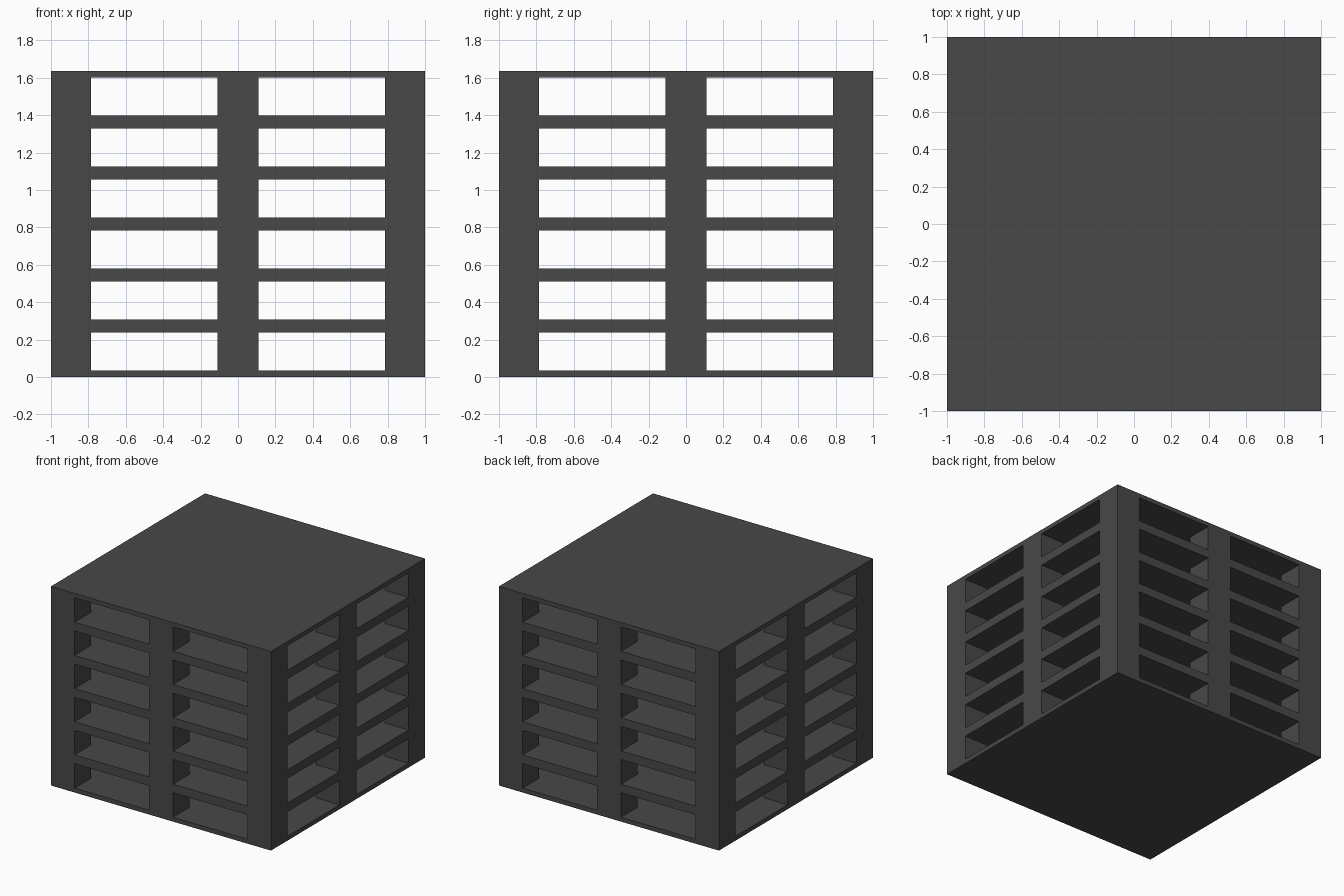
import bpy, bmesh
from itertools import product

if "Cube" in bpy.data.objects:
    bpy.data.objects.remove(bpy.data.objects["Cube"])

# Single dark grey material
grey = bpy.data.materials.new("dark grey")
grey.diffuse_color = (0.065, 0.065, 0.065, 1)
grey.use_nodes = True
grey.node_tree.nodes["Principled BSDF"].inputs["Base Color"].default_value = grey.diffuse_color

# Grid planes: block edges in plan, deck heights for six stacked pallets
PITCH, DECK = 1.636 / 6, 0.036
plan = [-1, -0.785, -0.11, 0.11, 0.785, 1]
heights = [0]
for i in range(6):
    heights += [i * PITCH + DECK, (i + 1) * PITCH - DECK]
heights.append(6 * PITCH)
axes = (plan, plan, heights)


def solid(c):
    """Decks are full layers; between them stand 3 x 3 blocks."""
    if any(n < 0 or n >= len(a) - 1 for n, a in zip(c, axes)):
        return False
    return c[2] % 2 == 0 or (c[0] % 2 == 0 and c[1] % 2 == 0)


# Pallet stack: skin every boundary between solid and open cells
bm = bmesh.new()
verts = {}


def vert(k):
    if k not in verts:
        verts[k] = bm.verts.new([a[n] for a, n in zip(axes, k)])
    return verts[k]


for cell in product(range(5), range(5), range(len(heights) - 1)):
    if not solid(cell):
        continue
    for ax, side in product(range(3), (0, 1)):
        near = list(cell)
        near[ax] += 2 * side - 1
        if solid(near):
            continue
        u, v = (ax + 1) % 3, (ax + 2) % 3
        loop = []
        for du, dv in ((0, 0), (1, 0), (1, 1), (0, 1)):
            k = list(cell)
            k[ax] += side
            k[u] += du
            k[v] += dv
            loop.append(vert(tuple(k)))
        bm.faces.new(loop if side else loop[::-1])

mesh = bpy.data.meshes.new("pallet_stack")
bm.to_mesh(mesh)
bm.free()
mesh.materials.append(grey)
stack = bpy.data.objects.new("pallet_stack", mesh)
bpy.context.collection.objects.link(stack)
